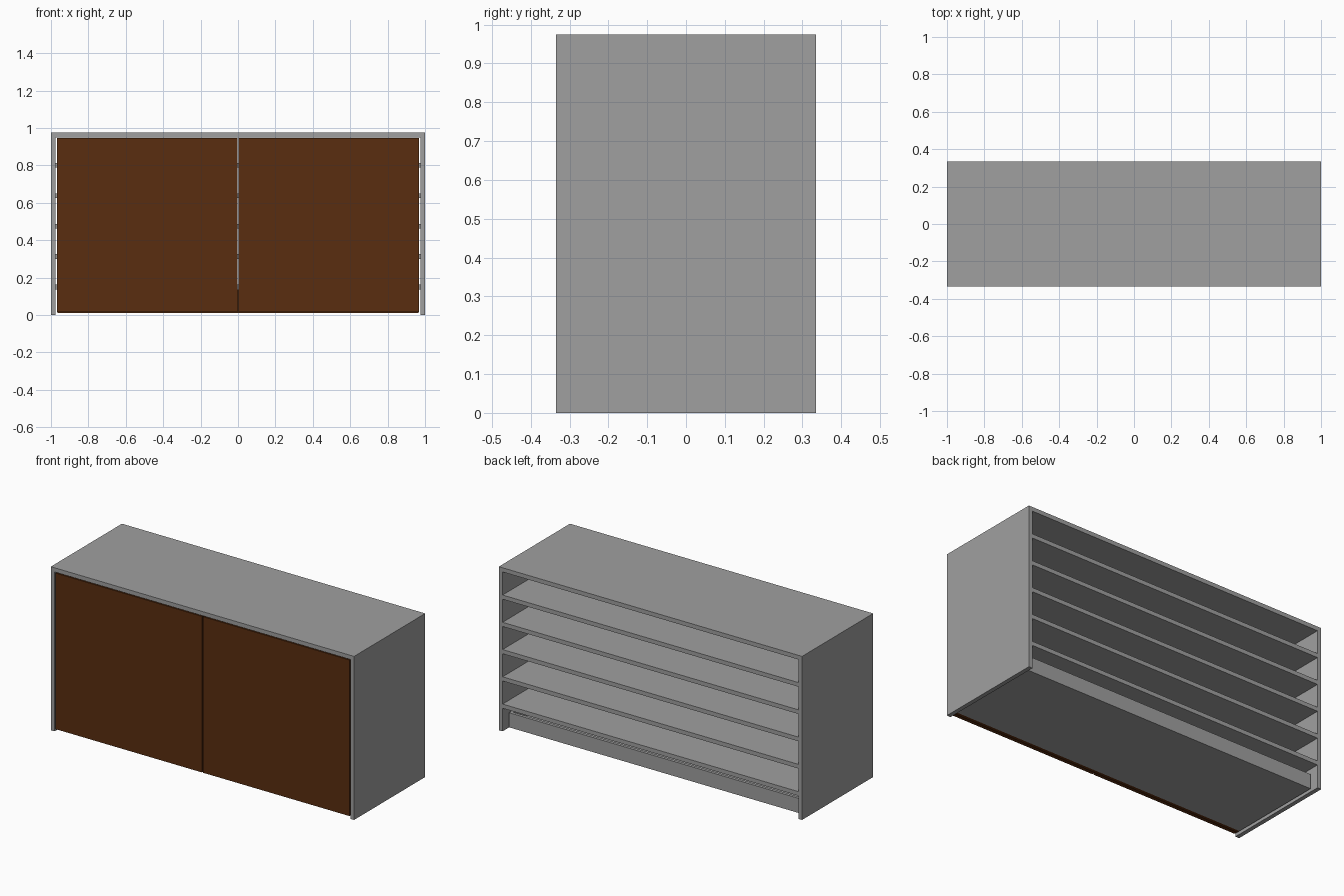
import bpy

if "Cube" in bpy.data.objects:
    bpy.data.objects.remove(bpy.data.objects["Cube"])


def material(name, rgb):
    m = bpy.data.materials.new(name)
    m.diffuse_color = (*rgb, 1)
    m.use_nodes = True
    m.node_tree.nodes["Principled BSDF"].inputs["Base Color"].default_value = m.diffuse_color
    return m


GREY = material("grey_laminate", (0.35, 0.35, 0.35))
BROWN = material("dark_brown_wood", (0.102, 0.027, 0.005))


def box(name, x, y, z, mat):
    """Box from (min, max) ranges on each axis."""
    bpy.ops.mesh.primitive_cube_add(size=1)
    o = bpy.context.object
    o.name = name
    for v in o.data.vertices:
        v.co = [r[0] if c < 0 else r[1] for c, r in zip(v.co, (x, y, z))]
    o.data.materials.append(mat)
    return o


def mirrored(name, x, y, z, mat):
    """Left and right copies of one box."""
    box(name + "_right", x, y, z, mat)
    box(name + "_left", (-x[1], -x[0]), y, z, mat)


T = 0.025                 # board thickness
W, D, H = 1.0, 0.335, 0.975
PITCH = 0.1625            # shelf spacing

# Carcass: sides and top, open at the back
mirrored("side_panel", (W - T, W), (-D, D), (0, H), GREY)
box("top_panel", (-W + T, W - T), (-D, D), (H - T, H), GREY)

# Shelves behind the doors
for i in range(1, 6):
    z = H - T - i * PITCH
    box(f"shelf_{6 - i}", (-W + T, W - T), (-D + T, D), (z, z + T), GREY)

# Pair of flush doors
mirrored("door", (0.004, 0.969), (-D, -D + T), (0.015, 0.945), BROWN)

# Open tray under the lowest shelf
X, Y0, Y1, Z0, Z1 = 0.965, -0.29, 0.29, 0.01, 0.097
S = 0.018
box("tray_front", (-X, X), (-D + T, Y0), (Z0, 0.135), BROWN)
box("tray_floor", (-X + S, X - S), (Y0, Y1 - S), (Z0, Z0 + S), GREY)
box("tray_back", (-X, X), (Y1 - S, Y1), (Z0, Z1), GREY)
mirrored("tray_side", (X - S, X), (Y0, Y1 - S), (Z0, Z1), GREY)
